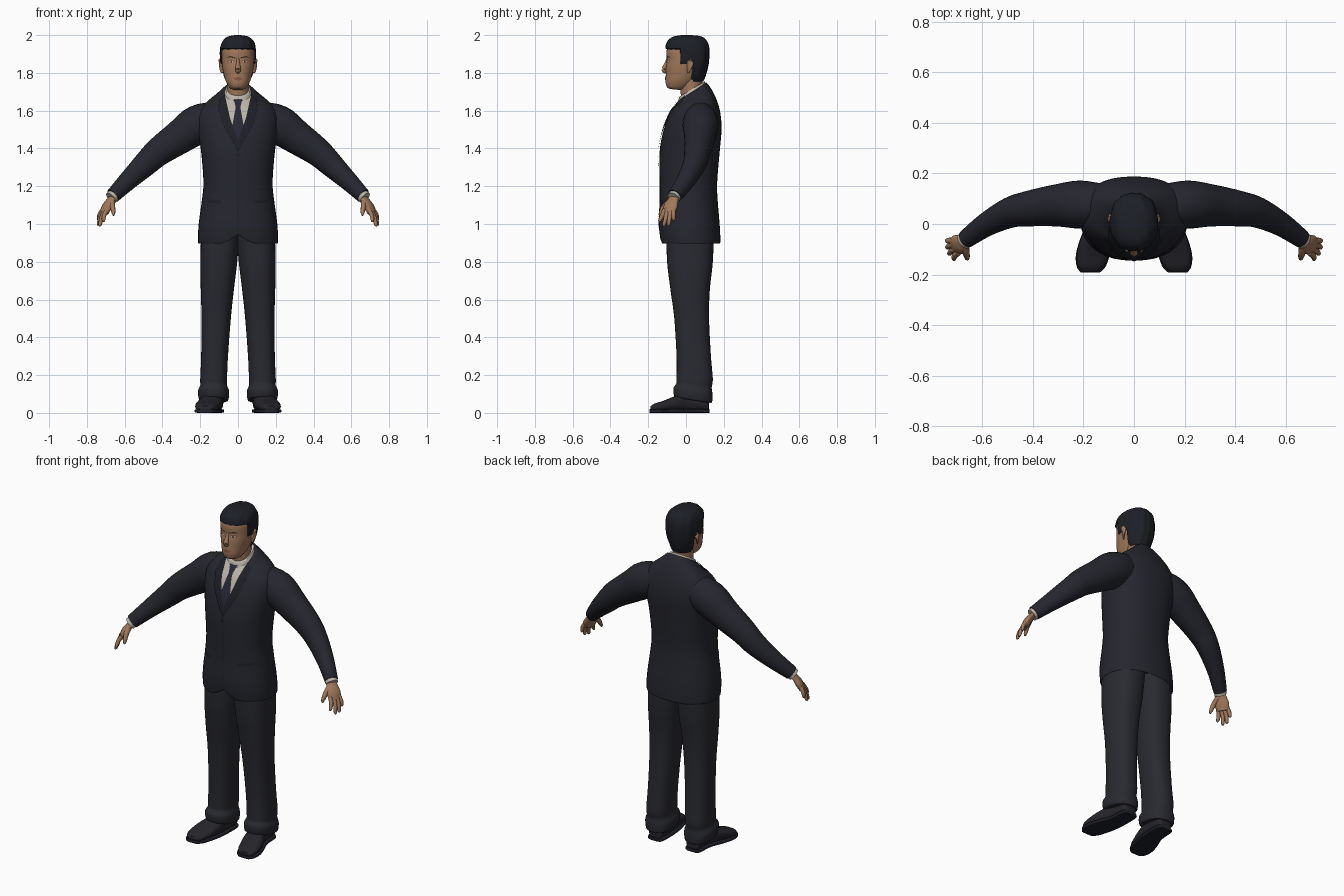
import bpy, bmesh, math
from mathutils import Vector
from mathutils.bvhtree import BVHTree


def material(name, rgb):
    m = bpy.data.materials.new(name)
    m.diffuse_color = (*rgb, 1)
    return m


SUIT = material("suit cloth", (0.019, 0.020, 0.028))
LAPEL = material("suit trim", (0.013, 0.014, 0.020))
TROUSER = material("trouser cloth", (0.022, 0.023, 0.030))
SHOE = material("shoe leather", (0.018, 0.018, 0.023))
SKIN = material("skin", (0.36, 0.19, 0.105))
LIP = material("lips", (0.25, 0.10, 0.065))
SHIRT = material("shirt", (0.50, 0.46, 0.39))
TIE = material("tie", (0.020, 0.021, 0.035))
HAIR = material("hair", (0.012, 0.014, 0.020))
BROW = material("brow and iris", (0.06, 0.032, 0.02))


def finish(name, bm, mat, angle=50):
    bmesh.ops.recalc_face_normals(bm, faces=bm.faces)
    me = bpy.data.meshes.new(name)
    bm.to_mesh(me)
    bm.free()
    me.materials.append(mat)
    ob = bpy.data.objects.new(name, me)
    bpy.context.collection.objects.link(ob)
    bpy.context.view_layer.objects.active = ob
    ob.select_set(True)
    bpy.ops.object.shade_smooth_by_angle(angle=math.radians(angle))
    ob.select_set(False)
    return ob


def smooth_rows(rows, n):
    """Catmull-Rom interpolation of rows of numbers"""
    out = []
    for i in range(len(rows) - 1):
        a, b, c, d = rows[max(i - 1, 0)], rows[i], rows[i + 1], rows[min(i + 2, len(rows) - 1)]
        for k in range(n):
            t = k / n
            out.append([0.5 * (2 * q + (r - p) * t + (2 * p - 5 * q + 4 * r - s) * t * t
                               + (3 * q - p - 3 * r + s) * t ** 3) for p, q, r, s in zip(a, b, c, d)])
    return out + [list(rows[-1])]


def skin_rings(bm, rings):
    vs = [[bm.verts.new(p) for p in ring] for ring in rings]
    for a, b in zip(vs, vs[1:]):
        for i in range(len(a)):
            j = (i + 1) % len(a)
            bm.faces.new((a[i], a[j], b[j], b[i]))
    bm.faces.new(vs[0])
    bm.faces.new(vs[-1])


def loft(name, rows, mat, p=2.3, n=4, seg=36, warp=None, side=1):
    """rows: height, x0, x1, y0, y1, tilt of each rounded cross-section"""
    rings = []
    for z, x0, x1, y0, y1, tilt in smooth_rows(rows, n):
        ring = []
        for i in range(seg):
            a = 2 * math.pi * i / seg
            c, s = math.cos(a), math.sin(a)
            dx = math.copysign(abs(c) ** (2 / p), c) * (x1 - x0) / 2
            dy = math.copysign(abs(s) ** (2 / p), s) * (y1 - y0) / 2
            v = Vector(((x0 + x1) / 2 + dx, (y0 + y1) / 2 + dy, z + tilt * dy))
            if warp:
                v = warp(v)
            v.x *= side
            ring.append(v)
        rings.append(ring)
    bm = bmesh.new()
    skin_rings(bm, rings)
    return finish(name, bm, mat)


def centred(rows):
    return [(z, -w, w, y0, y1, t) for z, w, y0, y1, t in rows]


def tube(name, path, mat, side=1, flat=(1, 1), seg=16, n=4):
    """path: x, y, z, radius; flat scales the horizontal and the other radius"""
    pts = smooth_rows(path, n)
    rings = []
    for i, (x, y, z, r) in enumerate(pts):
        t = Vector(pts[min(i + 1, len(pts) - 1)][:3]) - Vector(pts[max(i - 1, 0)][:3])
        u = Vector((0, 0, 1)).cross(t).normalized()
        v = t.cross(u).normalized()
        ring = []
        for k in range(seg):
            a = 2 * math.pi * k / seg
            q = Vector((x, y, z)) + u * math.cos(a) * r * flat[0] + v * math.sin(a) * r * flat[1]
            ring.append((q.x * side, q.y, q.z))
        rings.append(ring)
    bm = bmesh.new()
    skin_rings(bm, rings)
    return finish(name, bm, mat)


def plate(name, outline, base, mat, lift=0.004, side=1):
    """thin sheet drawn in x and z, laid on the front of another part"""
    src = bmesh.new()
    src.from_mesh(base.data)
    tree = BVHTree.FromBMesh(src)
    src.free()
    bm = bmesh.new()
    bm.faces.new([bm.verts.new((x * side, 0, z)) for x, z in outline])
    bmesh.ops.triangulate(bm, faces=bm.faces)
    bmesh.ops.subdivide_edges(bm, edges=bm.edges[:], cuts=5, use_grid_fill=True)
    for v in bm.verts:
        hit = tree.ray_cast(Vector((v.co.x, -1, v.co.z)), Vector((0, 1, 0)))[0]
        v.co.y = (hit.y if hit else 0) - lift
    bm.normal_update()
    ob = finish(name, bm, mat)
    if sum(f.normal.y for f in ob.data.polygons) > 0:
        ob.data.flip_normals()
    return ob


def oval(cx, cz, rx, rz, k=12):
    return [(cx + rx * math.cos(2 * math.pi * i / k), cz + rz * math.sin(2 * math.pi * i / k)) for i in range(k)]


# Jacket body, with a notch at the front of the hem
def hem_notch(v):
    if v.y < 0 and v.z < 1.0:
        v.z += 0.045 * max(0, 1 - abs(v.x) / 0.07) * (1.0 - v.z) / 0.1
    return v


jacket = loft("jacket", centred([
    (0.95, 0.19, -0.11, 0.155, 0), (0.902, 0.205, -0.128, 0.175, 0), (0.91, 0.212, -0.138, 0.182, 0),
    (1.00, 0.208, -0.145, 0.178, 0), (1.12, 0.192, -0.14, 0.168, 0), (1.22, 0.183, -0.14, 0.165, 0),
    (1.38, 0.195, -0.14, 0.178, 0), (1.50, 0.213, -0.118, 0.188, 0), (1.58, 0.212, -0.09, 0.182, 0.05),
    (1.635, 0.175, -0.07, 0.162, 0.2), (1.675, 0.115, -0.055, 0.13, 0.5), (1.70, 0.082, -0.042, 0.108, 0.65)]),
    SUIT, warp=hem_notch)

# Shirt front, tie, lapels and jacket details
plate("shirt_front", [(-0.07, 1.68), (0, 1.655), (0.07, 1.68), (0.045, 1.57), (0, 1.44), (-0.045, 1.57)], jacket, SHIRT, 0.003)
plate("tie_blade", [(-0.011, 1.625), (0.011, 1.625), (0.03, 1.52), (0, 1.42), (-0.03, 1.52)], jacket, TIE, 0.007)
plate("tie_knot", [(-0.023, 1.662), (0.023, 1.662), (0.012, 1.618), (-0.012, 1.618)], jacket, TIE, 0.009)
plate("front_opening", [(-0.002, 0.955), (0.002, 0.955), (0.003, 1.39), (-0.003, 1.39)], jacket, LAPEL, 0.003)
plate("button", oval(0, 1.365, 0.01, 0.01), jacket, LAPEL, 0.006)
for s, tag in ((1, "left"), (-1, "right")):
    plate(tag + "_lapel", [(0.07, 1.685), (0.1, 1.655), (0.105, 1.60), (0.09, 1.585), (0.088, 1.54),
                           (0.0, 1.385), (0.0, 1.44), (0.04, 1.55)], jacket, LAPEL, 0.008, s)
    plate(tag + "_pocket_flap", [(0.09, 1.125), (0.165, 1.132), (0.165, 1.115), (0.09, 1.108)], jacket, LAPEL, 0.004, s)

loft("shirt_collar", centred([(1.66, 0.078, -0.045, 0.1, 0.6), (1.69, 0.074, -0.043, 0.104, 0.6),
                              (1.715, 0.064, -0.035, 0.1, 0.6)]), SHIRT)
loft("neck", centred([(1.66, 0.056, -0.025, 0.085, 0), (1.72, 0.057, -0.03, 0.085, 0),
                      (1.80, 0.06, -0.03, 0.09, 0)]), SKIN, 2)

# Head
head = loft("head", centred([
    (1.712, 0.025, -0.085, -0.03, -0.1), (1.72, 0.043, -0.101, 0.0, -0.1), (1.75, 0.062, -0.108, 0.05, 0),
    (1.79, 0.075, -0.107, 0.085, 0), (1.83, 0.083, -0.106, 0.1, 0), (1.865, 0.087, -0.101, 0.108, 0),
    (1.92, 0.087, -0.102, 0.108, 0), (1.96, 0.074, -0.08, 0.09, 0), (1.985, 0.035, -0.03, 0.05, 0)]), SKIN, 2.2)
tube("nose", [(0, -0.098, 1.878, 0.006), (0, -0.105, 1.85, 0.010), (0, -0.115, 1.822, 0.015),
              (0, -0.112, 1.810, 0.014), (0, -0.10, 1.804, 0.008)], SKIN, flat=(1, 0.9))


# Hair: points outside the hairline sink into the head, the rest is combed in ridges
def hairline(v):
    if v.y < -0.035:
        low = 1.925
    elif v.y < 0.035:
        low = 1.85
    else:
        low = 1.755
    k = 0.84 if v.z < low else 1 + 0.018 * math.sin(v.x * 170 + v.y * 25)
    return Vector((v.x * k, 0.01 + (v.y - 0.01) * k, v.z))


loft("hair", centred([
    (1.745, 0.058, -0.07, 0.085, 0), (1.78, 0.076, -0.09, 0.102, 0), (1.84, 0.091, -0.1, 0.118, 0),
    (1.90, 0.096, -0.106, 0.123, 0), (1.945, 0.092, -0.106, 0.12, 0), (1.975, 0.077, -0.092, 0.105, 0),
    (1.993, 0.052, -0.065, 0.08, 0), (2.0, 0.015, -0.025, 0.03, 0)]), HAIR, 2.2, n=5, seg=64, warp=hairline)

# Face details
plate("mouth", [(-0.027, 1.77), (-0.008, 1.778), (0.008, 1.778), (0.027, 1.77), (0.01, 1.761), (-0.01, 1.761)], head, LIP, 0.003)
for s, tag in ((1, "left"), (-1, "right")):
    plate(tag + "_eye_lid", oval(0.036, 1.861, 0.019, 0.009), head, LIP, 0.002, s)
    plate(tag + "_eye", oval(0.036, 1.86, 0.014, 0.005), head, SHIRT, 0.004, s)
    plate(tag + "_iris", oval(0.036, 1.86, 0.005, 0.005), head, BROW, 0.006, s)
    plate(tag + "_eyebrow", [(0.014, 1.882), (0.04, 1.89), (0.062, 1.882), (0.04, 1.882), (0.014, 1.876)], head, BROW, 0.003, s)
    tube(tag + "_ear", [(0.084, 0.012, 1.80, 0.006), (0.088, 0.016, 1.82, 0.013), (0.091, 0.022, 1.85, 0.019),
                        (0.09, 0.024, 1.868, 0.014), (0.088, 0.022, 1.876, 0.004)], SKIN, s, (0.5, 1))

    # Sleeves and shirt cuffs
    tube(tag + "_sleeve", [(0.10, 0.075, 1.565, 0.085), (0.21, 0.077, 1.528, 0.103), (0.31, 0.073, 1.46, 0.09),
                           (0.42, 0.06, 1.383, 0.076), (0.49, 0.045, 1.318, 0.066), (0.58, 0.0, 1.232, 0.052),
                           (0.662, -0.058, 1.15, 0.040)], SUIT, s, (0.92, 1), 28)
    tube(tag + "_cuff", [(0.645, -0.048, 1.165, 0.034), (0.672, -0.066, 1.138, 0.034)], SHIRT, s)

    # Hands
    tube(tag + "_palm", [(0.655, -0.058, 1.15, 0.027), (0.678, -0.072, 1.12, 0.034), (0.695, -0.082, 1.09, 0.041),
                         (0.708, -0.09, 1.058, 0.034)], SKIN, s, (1, 0.5))
    for f, (bx, by, tx, ty, tz) in {"index": (0.693, -0.113, 0.712, -0.138, 1.015),
                                    "middle": (0.702, -0.097, 0.73, -0.117, 0.992),
                                    "ring": (0.710, -0.081, 0.738, -0.092, 0.995),
                                    "little": (0.717, -0.066, 0.738, -0.066, 1.022)}.items():
        tube(tag + "_" + f + "_finger", [(bx, by, 1.075, 0.012), ((bx + tx) / 2 + 0.006, (by + ty) / 2, (1.075 + tz) / 2, 0.0115),
                                         (tx, ty, tz + 0.004, 0.009), (tx, ty - 0.001, tz - 0.004, 0.004)], SKIN, s, seg=10)
    tube(tag + "_thumb", [(0.668, -0.078, 1.125, 0.016), (0.664, -0.112, 1.095, 0.014), (0.66, -0.132, 1.063, 0.011),
                          (0.659, -0.14, 1.045, 0.005)], SKIN, s, seg=10)

    # Trouser legs, draped over the shoes
    loft(tag + "_trouser_leg", [
        (0.066, 0.06, 0.195, -0.04, 0.128, -0.15), (0.072, 0.05, 0.207, -0.062, 0.138, -0.15),
        (0.115, 0.047, 0.212, -0.066, 0.14, -0.15), (0.145, 0.058, 0.2, -0.052, 0.136, -0.1),
        (0.18, 0.058, 0.2, -0.05, 0.142, 0), (0.30, 0.053, 0.195, -0.05, 0.132, 0), (0.50, 0.038, 0.193, -0.062, 0.122, 0),
        (0.65, 0.022, 0.197, -0.082, 0.126, 0), (0.80, 0.004, 0.199, -0.10, 0.142, 0),
        (0.97, -0.01, 0.195, -0.105, 0.148, 0)], TROUSER, 2.4, side=s)

    # Shoes run from heel to toe
    def lay_forward(v):
        return Vector((v.x, -v.z, v.y))

    last = [(-0.122, 0.095, 0.155, 0.06), (-0.105, 0.08, 0.17, 0.09), (-0.02, 0.078, 0.178, 0.11),
            (0.06, 0.085, 0.21, 0.088), (0.12, 0.1, 0.226, 0.064), (0.165, 0.117, 0.222, 0.05),
            (0.187, 0.14, 0.205, 0.036)]
    loft(tag + "_shoe", [(l, a, b, 0.008, h, 0) for l, a, b, h in last], SHOE, 2.5, warp=lay_forward, side=s)
    loft(tag + "_sole", [(l * 1.03, a - 0.004, b + 0.004, 0, 0.02, 0) for l, a, b, h in last], LAPEL, 5,
         warp=lay_forward, side=s)
